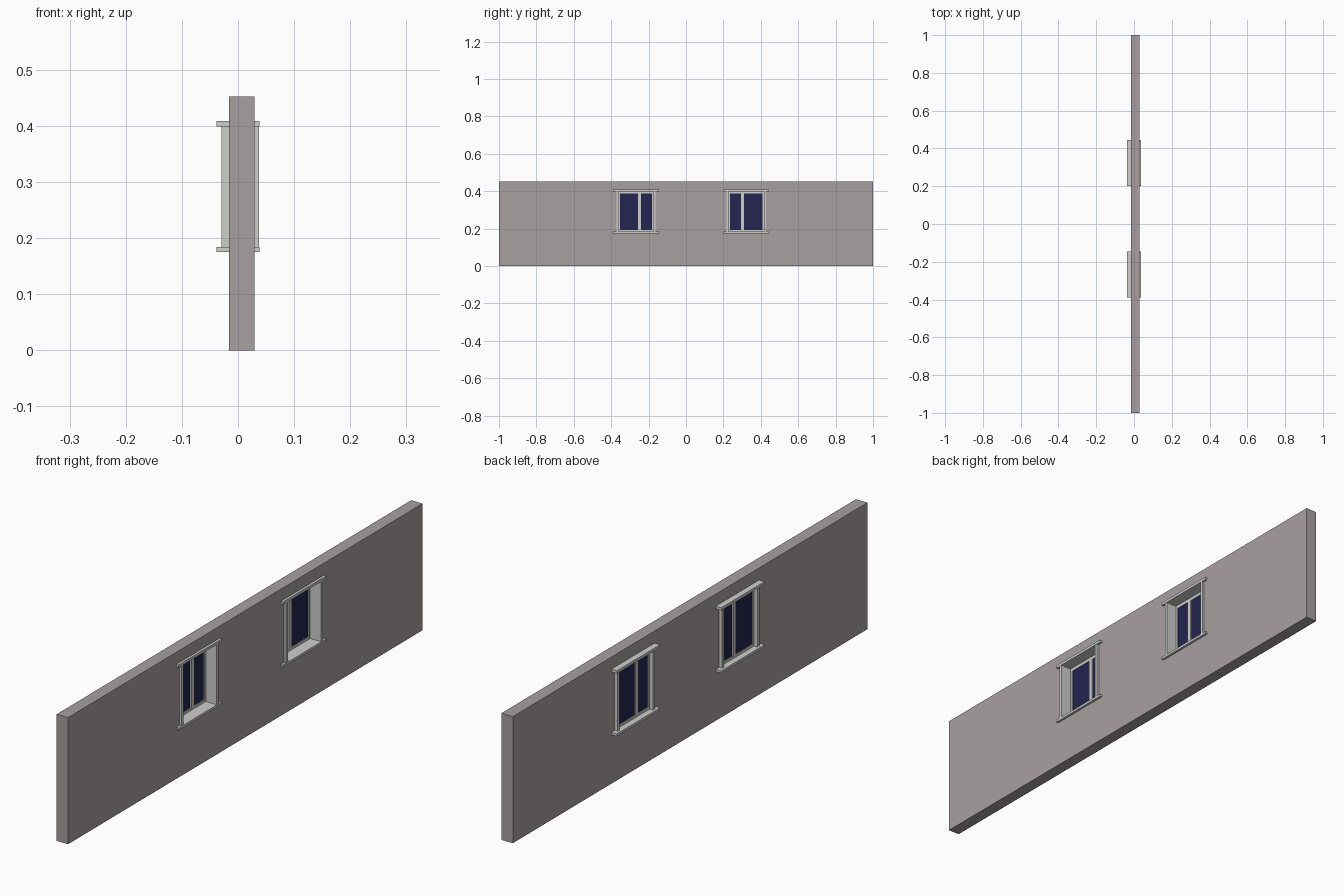
import bpy, bmesh

if "Cube" in bpy.data.objects:
    bpy.data.objects.remove(bpy.data.objects["Cube"])


def material(name, rgb):
    m = bpy.data.materials.new(name)
    m.diffuse_color = (*rgb, 1)
    m.use_nodes = True
    m.node_tree.nodes["Principled BSDF"].inputs["Base Color"].default_value = m.diffuse_color
    return m


WALL = material("warm grey plaster", (0.39, 0.355, 0.35))
TRIM = material("pale grey trim", (0.62, 0.62, 0.60))
GLASS = material("dark blue glass", (0.018, 0.018, 0.085))


def finish(name, bm, mat):
    bmesh.ops.recalc_face_normals(bm, faces=bm.faces)
    me = bpy.data.meshes.new(name)
    bm.to_mesh(me)
    bm.free()
    me.materials.append(mat)
    ob = bpy.data.objects.new(name, me)
    bpy.context.collection.objects.link(ob)
    return ob


def box(name, x, y, z, mat):
    """Box from (min, max) ranges on each axis."""
    bm = bmesh.new()
    bmesh.ops.create_cube(bm, size=1)
    for v in bm.verts:
        v.co = [r[0] if c < 0 else r[1] for c, r in zip(v.co, (x, y, z))]
    return finish(name, bm, mat)


# window centre along the wall, and offset of its mullion
windows = [(-0.267, 0.018), (0.322, -0.02)]
X0, X1 = -0.016, 0.029
HOLE = 0.099

# wall: grid of cells with the window cells left out, then extruded
ys = [-1] + [c + s * HOLE for c, _ in windows for s in (-1, 1)] + [1]
zs = [0, 0.18, 0.403, 0.452]
bm = bmesh.new()
grid = [[bm.verts.new((X0, y, z)) for z in zs] for y in ys]
for i in range(len(ys) - 1):
    for j in range(len(zs) - 1):
        if not (j == 1 and i % 2 == 1):
            bm.faces.new((grid[i][j], grid[i + 1][j],
                          grid[i + 1][j + 1], grid[i][j + 1]))
ext = bmesh.ops.extrude_face_region(bm, geom=bm.faces[:], use_keep_orig=True)
moved = [g for g in ext["geom"] if isinstance(g, bmesh.types.BMVert)]
bmesh.ops.translate(bm, verts=moved, vec=(X1 - X0, 0, 0))
finish("wall", bm, WALL)

for n, (c, off) in enumerate(windows, 1):
    def part(name, x, y, z, mat=TRIM):
        box(f"window_{n}_{name}", x, (c + y[0], c + y[1]), z, mat)

    # projecting boards through the wall
    part("sill", (-0.038, 0.038), (-0.122, 0.122), (0.175, 0.184))
    part("head", (-0.038, 0.038), (-0.122, 0.122), (0.399, 0.409))
    # jambs and sash stiles on both sides
    for side, s in (("left", -1), ("right", 1)):
        part(side + "_jamb", (-0.029, 0.037),
             sorted((s * 0.094, s * 0.105)), (0.184, 0.399))
        part(side + "_stile", (-0.016, -0.006),
             sorted((s * 0.086, s * 0.094)), (0.184, 0.399))
    # sash rails and mullion
    part("bottom_rail", (-0.016, -0.006), (-0.086, 0.086), (0.184, 0.193))
    part("top_rail", (-0.016, -0.006), (-0.086, 0.086), (0.387, 0.399))
    part("mullion", (-0.018, -0.004), (off - 0.008, off + 0.008), (0.193, 0.387))
    # glass pane
    part("glass", (-0.013, -0.009), (-0.086, 0.086), (0.193, 0.387), GLASS)
